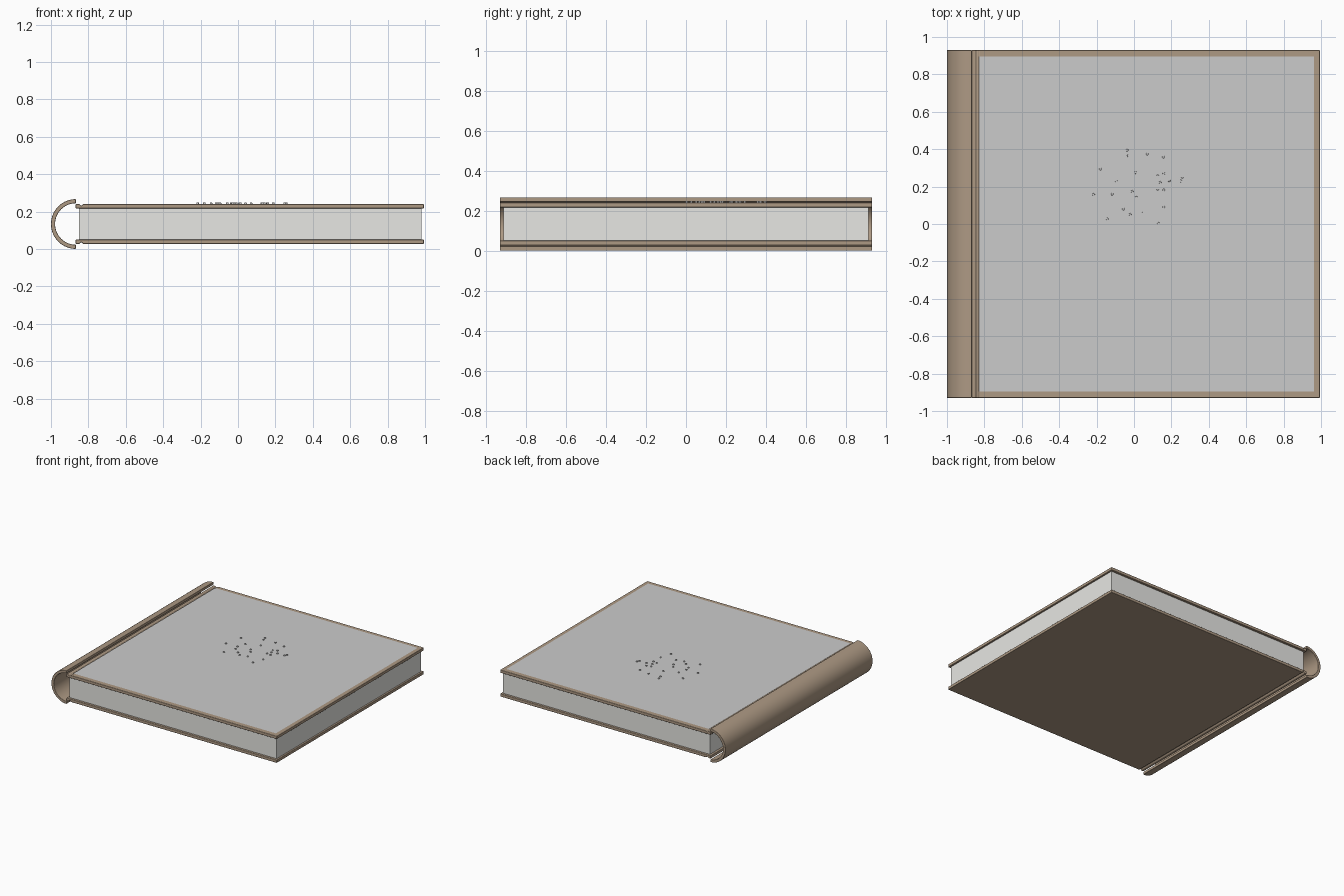
import bpy, bmesh, math

if "Cube" in bpy.data.objects:
    bpy.data.objects.remove(bpy.data.objects["Cube"])

ZC = 0.134          # middle height of the book
HALF_Y = 0.93


def material(name, rgb):
    m = bpy.data.materials.new(name)
    m.diffuse_color = (*rgb, 1)
    m.use_nodes = True
    m.node_tree.nodes["Principled BSDF"].inputs["Base Color"].default_value = m.diffuse_color
    return m


brown = material("brown_leather", (0.42, 0.32, 0.23))
paper = material("paper", (0.80, 0.80, 0.77))


def finish(name, bm, mat=None, bevel=0, smooth=True):
    bmesh.ops.recalc_face_normals(bm, faces=bm.faces[:])
    me = bpy.data.meshes.new(name)
    bm.to_mesh(me)
    bm.free()
    ob = bpy.data.objects.new(name, me)
    bpy.context.collection.objects.link(ob)
    if mat:
        me.materials.append(mat)
    if bevel:
        b = ob.modifiers.new("bevel", 'BEVEL')
        b.width, b.segments = bevel, 4
        b.limit_method, b.angle_limit = 'ANGLE', math.radians(40)
    if smooth:
        bpy.ops.object.select_all(action='DESELECT')
        bpy.context.view_layer.objects.active = ob
        ob.select_set(True)
        bpy.ops.object.shade_smooth_by_angle(angle=math.radians(35))
    return ob


def extrude_y(points, half):
    # extrude an x-z profile along y, centred on y = 0
    bm = bmesh.new()
    f = bm.faces.new([bm.verts.new((x, -half, z)) for x, z in points])
    r = bmesh.ops.extrude_face_region(bm, geom=[f])
    vs = [v for v in r["geom"] if isinstance(v, bmesh.types.BMVert)]
    bmesh.ops.translate(bm, verts=vs, vec=(0, 2 * half, 0))
    return bm


# spine: half tube, open towards the pages
def arc(radius, n=40):
    return [(-0.867 - radius * math.sin(math.pi * i / n),
             ZC + radius * math.cos(math.pi * i / n)) for i in range(n + 1)]


finish("spine", extrude_y(arc(0.133) + arc(0.111)[::-1], HALF_Y), brown, 0.003)

# covers: slabs with a hinge groove beside the spine, mirrored top and bottom
LOW, TOP = 0.083, 0.107
profile = [(-0.868, LOW), (0.994, LOW), (0.994, TOP), (-0.828, TOP),
           (-0.834, TOP - 0.009), (-0.842, TOP - 0.009), (-0.848, TOP), (-0.868, TOP)]
for name, side in (("front_cover", 1), ("back_cover", -1)):
    finish(name, extrude_y([(x, ZC + side * z) for x, z in profile], HALF_Y),
           brown, 0.007)

# page block
finish("pages", extrude_y([(-0.85, ZC - LOW), (0.98, ZC - LOW),
                           (0.98, ZC + LOW), (-0.85, ZC + LOW)], 0.912),
       paper, smooth=False)

# thin sheet laid on the front cover
bm = bmesh.new()
bm.faces.new([bm.verts.new((x, y, ZC + TOP + 0.0015)) for x, y in
              ((-0.83, -0.895), (0.962, -0.895), (0.962, 0.895), (-0.83, 0.895))])
finish("cover_sheet", bm, smooth=False)

# small studs scattered on the cover
spots = [(-.037, .395), (-.03, .365), (.07, .374), (.157, .358), (-.18, .294),
         (.008, .275), (.16, .27), (.127, .257), (.258, .251), (.25, .23),
         (.188, .232), (.14, .222), (-.096, .23), (-.216, .158), (-.117, .16),
         (-.01, .174), (.127, .187), (.16, .182), (.012, .142), (-.107, .123),
         (-.057, .08), (.04, .067), (-.021, .051), (.16, .091), (-.144, .027),
         (.13, .003)]
bm = bmesh.new()
for x, y in spots:
    r = bmesh.ops.create_cone(bm, cap_ends=True, segments=12, radius1=0.007,
                              radius2=0.006, depth=0.008)
    bmesh.ops.translate(bm, verts=r["verts"], vec=(x, y, ZC + TOP + 0.004))
finish("cover_studs", bm)
